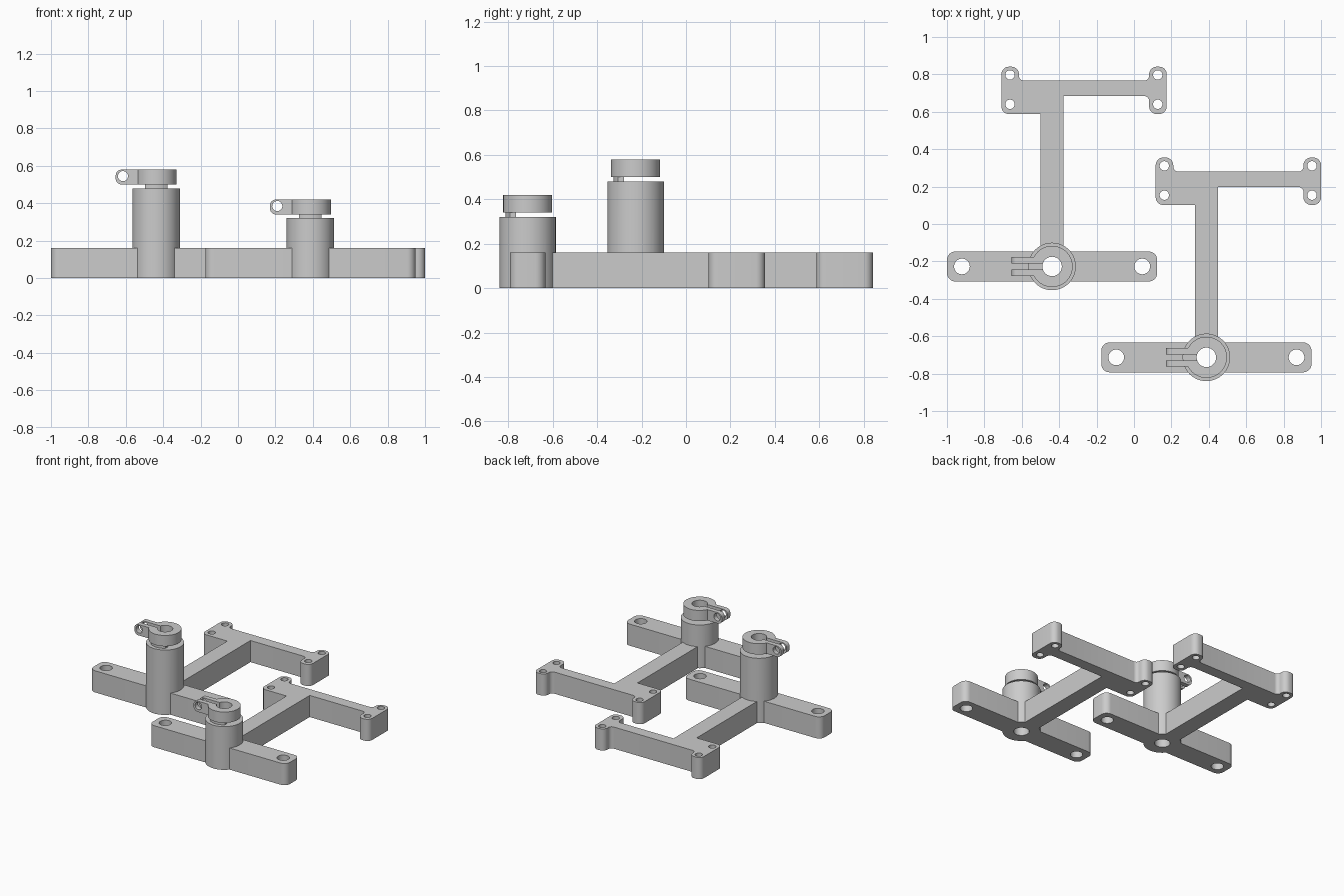
import bpy, bmesh, math
from mathutils import Vector, Matrix

if "Cube" in bpy.data.objects:
    bpy.data.objects.remove(bpy.data.objects["Cube"])

grey = bpy.data.materials.new("light grey plastic")
grey.diffuse_color = (0.6, 0.6, 0.6, 1)
grey.use_nodes = True
grey.node_tree.nodes["Principled BSDF"].inputs["Base Color"].default_value = grey.diffuse_color


def fillet(points, seg=8):
    """Outline from (x, y, radius) corners, each rounded by its radius."""
    out, n = [], len(points)
    for i, (x, y, r) in enumerate(points):
        p = Vector((x, y))
        if r == 0:
            out.append(p)
            continue
        a = (Vector(points[i - 1][:2]) - p).normalized()
        b = (Vector(points[(i + 1) % n][:2]) - p).normalized()
        # right-angled corners: arc centre lies r along both edges
        c = p + (a + b) * r
        for k in range(seg + 1):
            t = k / seg * math.pi / 2
            out.append(c - b * r * math.cos(t) - a * r * math.sin(t))
    return out


def prism(name, outline, z0, z1, matrix=Matrix()):
    """Extrude a flat outline from z0 to z1, then place it."""
    bm = bmesh.new()
    face = bm.faces.new([bm.verts.new((p[0], p[1], z0)) for p in outline])
    ext = bmesh.ops.extrude_face_region(bm, geom=[face])
    verts = [v for v in ext["geom"] if isinstance(v, bmesh.types.BMVert)]
    bmesh.ops.translate(bm, verts=verts, vec=(0, 0, z1 - z0))
    bmesh.ops.recalc_face_normals(bm, faces=bm.faces)
    bm.transform(matrix)
    mesh = bpy.data.meshes.new(name)
    bm.to_mesh(mesh)
    bm.free()
    mesh.materials.append(grey)
    ob = bpy.data.objects.new(name, mesh)
    bpy.context.collection.objects.link(ob)
    return ob


def circle(x, y, r, n=48):
    return [(x + r * math.cos(2 * math.pi * k / n),
             y + r * math.sin(2 * math.pi * k / n)) for k in range(n)]


def rect(x0, x1, y0, y1):
    return [(x0, y0), (x1, y0), (x1, y1), (x0, y1)]


def combine(body, tool, op):
    tool.hide_render = True
    mod = body.modifiers.new("bool", "BOOLEAN")
    mod.object, mod.operation, mod.solver = tool, op, "EXACT"
    bpy.context.view_layer.objects.active = body
    bpy.ops.object.modifier_apply(modifier=mod.name)
    bpy.data.objects.remove(tool)


# arm layout: cross bar, stem and end plate with four screw lugs
BASE = [(-.562, -.08, .045), (.562, -.08, .045), (.562, .08, .045),
        (.061, .08, 0), (.061, .911, 0),
        (.519, .911, .027), (.519, .815, .04), (.613, .815, .04),
        (.613, 1.068, .04), (.519, 1.068, .04), (.519, .993, .027),
        (-.177, .993, .027), (-.177, 1.068, .04), (-.271, 1.068, .04),
        (-.271, .815, .04), (-.061, .815, 0), (-.061, .08, 0),
        (-.562, .08, .045)]


def bracket(name, cx, cy, top):
    body = prism(name, fillet(BASE), 0, 0.16)
    low, high = top + 0.02, top + 0.10          # clamp collar heights
    upright = Matrix.Rotation(math.pi / 2, 4, "X")

    # post, clamp collar, clamp ears and the small tie below the collar
    arc = [(.1 * math.sin(t), -.1 * math.cos(t))
           for t in [math.asin(.6) * k / 6 for k in range(-6, 7)]]
    ears = [(-.216, low, .032), (0, low, 0), (0, high, 0), (-.216, high, .032)]
    adds = [prism("post", circle(0, 0, .127, 64), 0, top),
            prism("collar", circle(0, 0, .11, 64), low, high),
            prism("ears", fillet(ears), -.05, .05, upright),
            prism("tie", arc + [(.06, -.053), (-.06, -.053)],
                  top - .01, low + .01)]
    for part in adds:
        combine(body, part, "UNION")

    # centre bore, clamp slot, ear bolt hole, bar holes and lug holes
    cuts = [prism("bore", circle(0, 0, .052), -.1, 1),
            prism("slot", rect(-.3, 0, -.016, .016), top + .01, 1),
            prism("bolt", circle(-.177, low + .045, .027, 32), -.2, .2, upright)]
    cuts += [prism("bar_hole", circle(x, 0, .042, 40), -.1, .3)
             for x in (-.482, .482)]
    cuts += [prism("lug_hole", circle(x, y, .025, 32), -.1, .3)
             for x in (-.225, .565) for y in (.867, 1.024)]
    for part in cuts:
        combine(body, part, "DIFFERENCE")

    body.location = (cx, cy, 0)
    bpy.ops.object.select_all(action="DESELECT")
    body.select_set(True)
    bpy.context.view_layer.objects.active = body
    bpy.ops.object.shade_smooth_by_angle(angle=math.radians(30))


bracket("tall_bracket", -.438, -.227, 0.48)
bracket("short_bracket", .387, -.713, 0.32)
